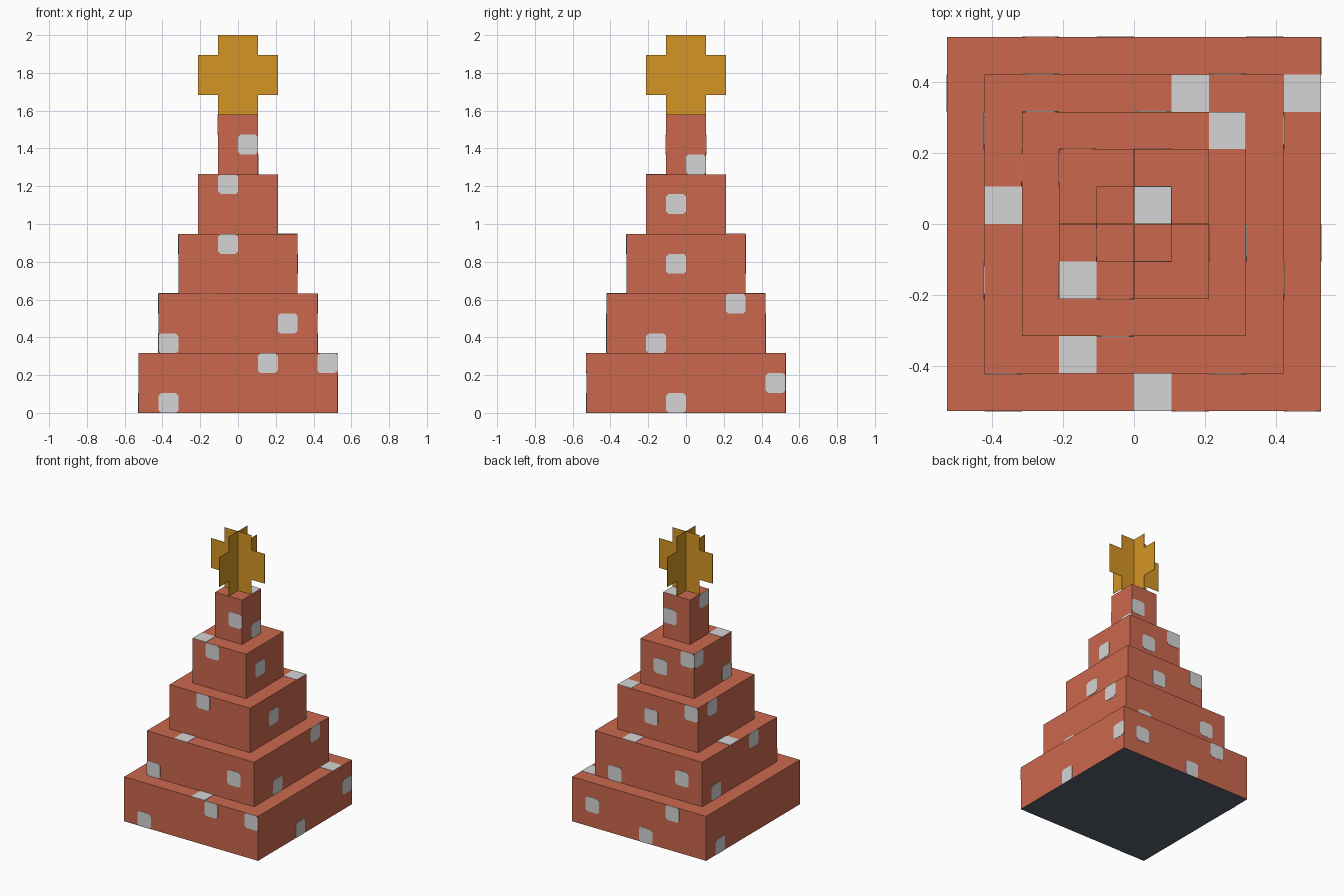
import bpy
import bmesh
from mathutils import Vector

cube = bpy.data.objects.get("Cube")
if cube:
    bpy.data.objects.remove(cube, do_unlink=True)

U = 2 / 19          # one grid cell
TIERS = 5
THIN = 0.002


def material(name, rgb):
    m = bpy.data.materials.new(name)
    m.use_nodes = True
    m.diffuse_color = (*rgb, 1)
    m.node_tree.nodes["Principled BSDF"].inputs["Base Color"].default_value = (*rgb, 1)
    return m


red = material("brick_red", (0.6, 0.14, 0.075))
white = material("pale_grey", (0.66, 0.66, 0.66))
gold = material("gold", (0.66, 0.3, 0.018))
slate = material("dark_slate", (0.1, 0.115, 0.15))


def add_object(name, bm, *mats):
    bmesh.ops.recalc_face_normals(bm, faces=bm.faces)
    mesh = bpy.data.meshes.new(name)
    bm.to_mesh(mesh)
    bm.free()
    for m in mats:
        mesh.materials.append(m)
    obj = bpy.data.objects.new(name, mesh)
    bpy.context.collection.objects.link(obj)
    return obj


def slab(bm, points, normal, thickness):
    """Closed thin plate from an outline, raised along its normal."""
    base = bm.faces.new([bm.verts.new(p) for p in points])
    grown = bmesh.ops.extrude_face_region(bm, geom=[base], use_keep_orig=True)
    moved = [v for v in grown["geom"] if isinstance(v, bmesh.types.BMVert)]
    bmesh.ops.translate(bm, verts=moved, vec=normal * thickness)


# Stepped body: each tier is one cell narrower per side
for i in range(TIERS):
    half = TIERS - i
    bm = bmesh.new()
    bmesh.ops.create_cube(bm, size=1)
    bmesh.ops.scale(bm, vec=(2 * half * U, 2 * half * U, 3 * U), verts=bm.verts)
    bmesh.ops.translate(bm, vec=(0, 0, (3 * i + 1.5) * U), verts=bm.verts)
    bm.normal_update()
    for f in bm.faces:
        f.material_index = int(i == 0 and f.normal.z < -0.5)
    add_object(f"tier_{i + 1}", bm, red, slate)

# Patches on the walls: (cell along the wall, cell height)
X, Y, Z = Vector((1, 0, 0)), Vector((0, 1, 0)), Vector((0, 0, 1))
WALLS = {
    "front": (X, -Y, [(-4, 0), (1, 2), (4, 2), (-4, 3), (2, 4), (-1, 8), (-1, 11), (0, 13)]),
    "right": (Y, X, [(-1, 0), (4, 1), (-2, 3), (2, 5), (-1, 7), (-1, 10), (0, 12)]),
    "back": (X, Y, [(3, 1), (-1, 0), (-3, 2), (2, 3), (-3, 4), (0, 7), (-3, 8),
                    (0, 10), (-2, 11), (0, 13)]),
    "left": (Y, -X, [(3, 0), (2, 3), (-2, 5), (1, 8), (-2, 9), (1, 11), (-1, 14)]),
}
C = 0.13            # corner cut
OCTAGON = [(C, 0), (1 - C, 0), (1, C), (1, 1 - C), (1 - C, 1), (C, 1), (0, 1 - C), (0, C)]
SQUARE = [(0, 0), (1, 0), (1, 1), (0, 1)]

for side, (along, out, cells) in WALLS.items():
    bm = bmesh.new()
    for a, h in cells:
        half = TIERS - h // 3
        slab(bm, [(out * half + along * (a + s) + Z * (h + t)) * U for s, t in OCTAGON],
             out, THIN)
    add_object(f"{side}_patches", bm, white)

# Square patches on the ledges: (x cell, y cell, tier)
LEDGES = [(4, 3, 1), (0, -5, 1), (1, 3, 2), (-4, 0, 2), (-2, -4, 2),
          (2, 2, 3), (-2, -2, 4), (0, 0, 5)]
bm = bmesh.new()
for x, y, tier in LEDGES:
    slab(bm, [Vector((x + s, y + t, 3 * tier)) * U for s, t in SQUARE], Z, THIN)
add_object("ledge_patches", bm, white)

# Topper: two crossed plus-shaped sheets
PLUS = [(-1, 0), (1, 0), (1, 1), (2, 1), (2, 3), (1, 3),
        (1, 4), (-1, 4), (-1, 3), (-2, 3), (-2, 1), (-1, 1)]
for name, along, normal in (("topper_wide", X, Y), ("topper_deep", Y, X)):
    bm = bmesh.new()
    slab(bm, [(along * a + Z * (3 * TIERS + h)) * U - normal * THIN / 2 for a, h in PLUS],
         normal, THIN)
    add_object(name, bm, gold)
